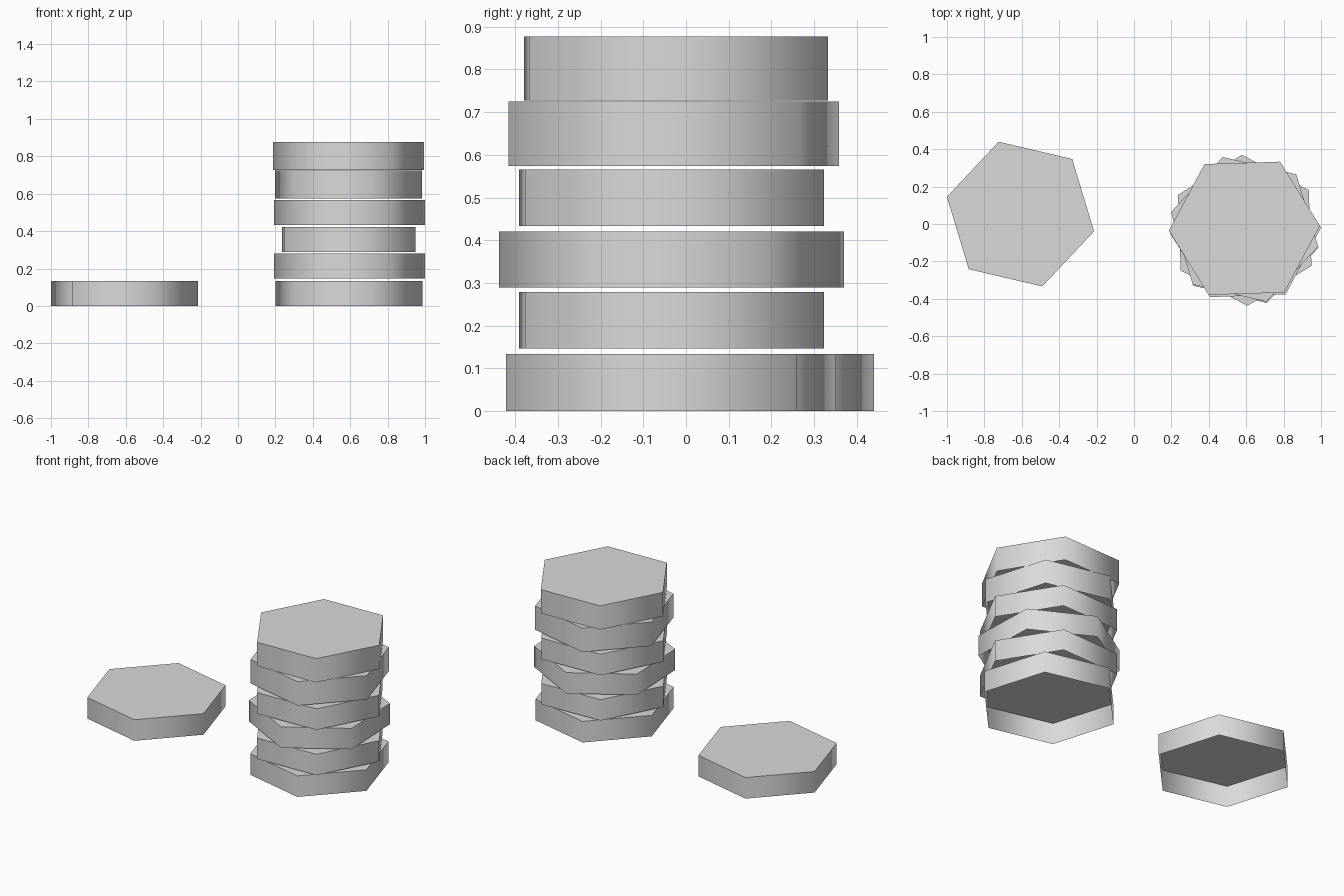
import bpy
import bmesh
import math

cube = bpy.data.objects.get("Cube")
if cube:
    bpy.data.objects.remove(cube, do_unlink=True)

RADIUS = 0.404

# One plain grey for every tile
grey = bpy.data.materials.new("light_grey")
grey.use_nodes = True
colour = (0.7, 0.7, 0.7, 1)
grey.diffuse_color = colour
grey.node_tree.nodes["Principled BSDF"].inputs["Base Color"].default_value = colour


def hex_tile(name, x, y, bottom, top, turn):
    """Hollow hexagonal tile, open below, first corner `turn` degrees from +x."""
    bpy.ops.mesh.primitive_cylinder_add(
        vertices=6, radius=RADIUS, depth=top - bottom,
        location=(x, y, (bottom + top) / 2),
        rotation=(0, 0, math.radians(turn - 90)))
    tile = bpy.context.object
    tile.name = name
    tile.data.materials.append(grey)
    # Open the underside
    bm = bmesh.new()
    bm.from_mesh(tile.data)
    bm.normal_update()
    base = [f for f in bm.faces if f.normal.z < -0.5]
    bmesh.ops.delete(bm, geom=base, context='FACES_ONLY')
    bm.to_mesh(tile.data)
    bm.free()
    # Rounded shading around the sides, crisp rim
    bpy.ops.object.shade_smooth_by_angle(angle=math.radians(70))


# Tile lying on its own
hex_tile("single_tile", -0.607, 0.053, 0, 0.133, -13.2)

# Stack of tiles, each turned a little: x, y, bottom, top, turn
stack = [
    (0.593, -0.035, 0.000, 0.133, -13.2),
    (0.596, -0.034, 0.147, 0.279, 2.1),
    (0.592, -0.034, 0.289, 0.421, 32.1),
    (0.596, -0.034, 0.433, 0.566, 2.1),
    (0.591, -0.029, 0.574, 0.725, -13.2),
    (0.590, -0.023, 0.727, 0.877, 1.8),
]
for number, spec in enumerate(stack, 1):
    hex_tile(f"stacked_tile_{number}", *spec)
